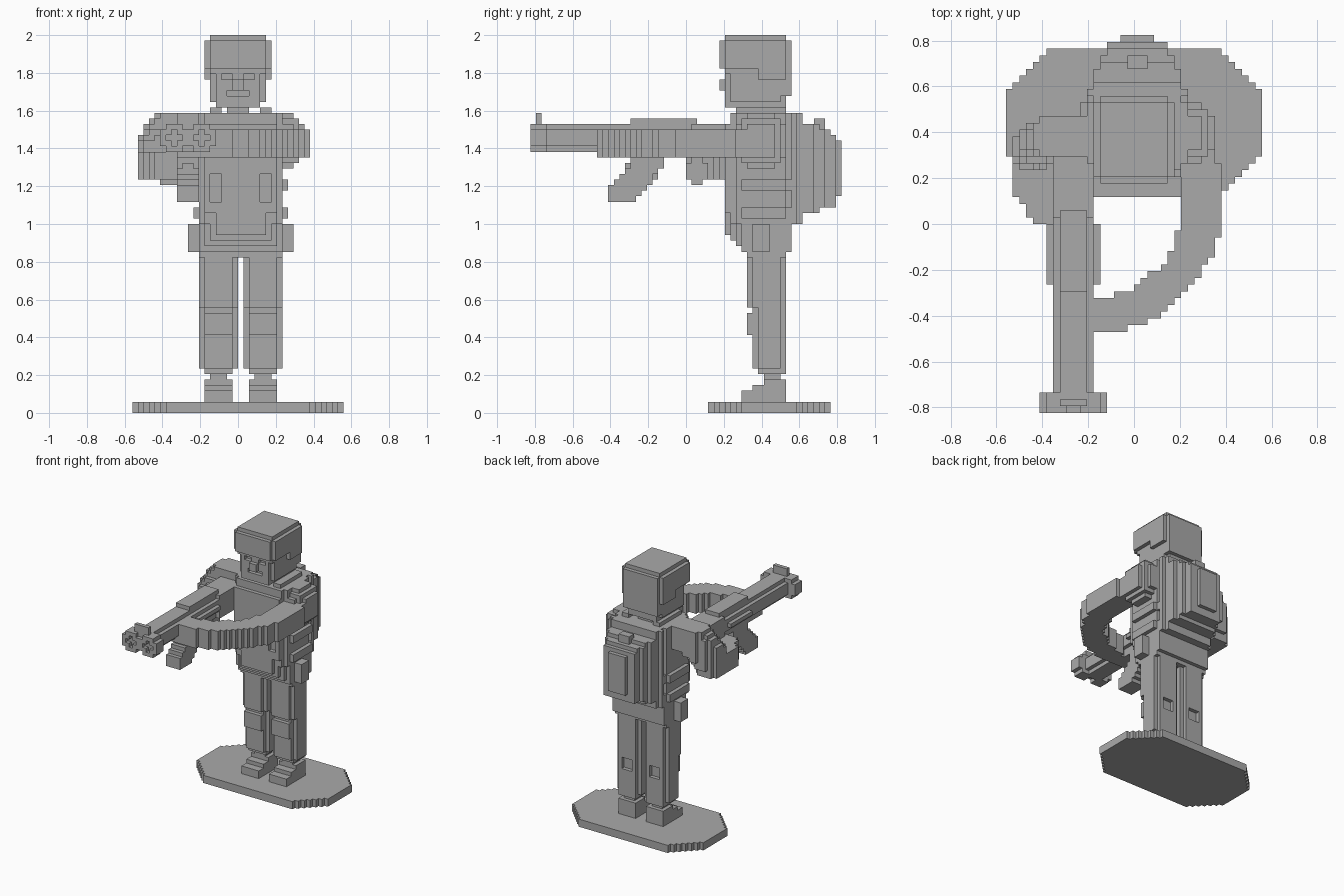
import bpy
import bmesh
from itertools import product
from mathutils import Vector

UNIT = 2 / 68  # edge length of one block

if "Cube" in bpy.data.objects:
    bpy.data.objects.remove(bpy.data.objects["Cube"], do_unlink=True)

grey = bpy.data.materials.new("plain grey")
grey.use_nodes = True
grey.diffuse_color = (0.4, 0.4, 0.4, 1)
grey.node_tree.nodes["Principled BSDF"].inputs["Base Color"].default_value = (0.4, 0.4, 0.4, 1)


def block(x, y, z, cut=0, axes=(0, 1)):
    """Box of cells, with stepped corners where two of the given axes meet."""
    spans = (x, y, z)
    cells = set()
    for cell in product(range(*x), range(*y), range(*z)):
        depth = sorted(min(cell[a] - spans[a][0], spans[a][1] - 1 - cell[a]) for a in axes)
        if depth[0] + depth[1] >= cut:
            cells.add(cell)
    return cells


def sweep(points, half_width, half_height):
    """Cells around a path: round in plan, flat above and below."""
    cells = set()
    for a, b in zip(points, points[1:]):
        a, b = Vector(a), Vector(b)
        steps = int((b - a).length * 2) + 1
        for i in range(steps + 1):
            centre = a.lerp(b, i / steps)
            low = [int(c - 5) for c in centre]
            for cell in product(*(range(v, v + 11) for v in low)):
                d = Vector(cell) + Vector((0.5, 0.5, 0.5)) - centre
                if d.xy.length <= half_width and abs(d.z) <= half_height:
                    cells.add(cell)
    return cells


def mirrored(cells, centre_sum):
    """Copy of the cells mirrored in x; centre_sum is twice the mirror plane."""
    return {(centre_sum - 1 - x, y, z) for x, y, z in cells}


def build(name, cells):
    """Skin the cells with their outer faces and merge the flat areas."""
    bm = bmesh.new()
    verts = {}

    def vert(p):
        if p not in verts:
            verts[p] = bm.verts.new([c * UNIT for c in p])
        return verts[p]

    for cell in sorted(cells):
        for axis, side in product(range(3), (0, 1)):
            near = list(cell)
            near[axis] += 2 * side - 1
            if tuple(near) in cells:
                continue
            u, v = (axis + 1) % 3, (axis + 2) % 3
            ring = []
            for du, dv in ((0, 0), (1, 0), (1, 1), (0, 1)):
                p = list(cell)
                p[axis] += side
                p[u] += du
                p[v] += dv
                ring.append(vert(tuple(p)))
            bm.faces.new(ring if side else ring[::-1])
    bmesh.ops.dissolve_limit(bm, angle_limit=0.01, verts=bm.verts, edges=bm.edges)
    mesh = bpy.data.meshes.new(name)
    bm.to_mesh(mesh)
    bm.free()
    mesh.materials.append(grey)
    bpy.context.collection.objects.link(bpy.data.objects.new(name, mesh))


# Stand
build("stand", block((-19, 19), (4, 26), (0, 2), cut=6))

# Legs, with knee pads, ankles and stepped boots
leg = block((1, 8), (11, 18), (19, 29), cut=1)
leg |= block((1, 8), (12, 18), (8, 20), cut=1)
leg |= block((2, 7), (13, 18), (7, 8))
leg |= block((2, 7), (11, 13), (14, 18))
leg -= block((3, 6), (17, 18), (14, 17))
ankle = block((3, 6), (14, 17), (5, 8))
boot = block((2, 7), (10, 18), (2, 4))
boot |= block((2, 7), (12, 18), (4, 5)) | block((2, 7), (14, 18), (5, 6))
for side, flip in (("left", False), ("right", True)):
    for part, cells in (("leg", leg), ("ankle", ankle), ("boot", boot)):
        build(f"{side}_{part}", mirrored(cells, 1) if flip else cells)

# Hips taper down in steps towards the thighs
hips = block((-7, 8), (11, 18), (28, 31))
for step in range(4):
    hips |= block((step - 7, 8 - step), (10 - step, 19), (29 + step, 35))
build("hips", hips)

# Trunk and vest
build("trunk", block((-7, 8), (8, 19), (34, 54), cut=1))
vest = block((-6, 7), (7, 9), (36, 52))
vest |= block((-4, 5), (7, 9), (33, 46), cut=1, axes=(0, 2))
vest -= block((-5, -3), (7, 8), (38, 43)) | block((4, 6), (7, 8), (38, 43))
build("vest", vest)

# Side straps and hip pouches
for name, z in (("lower_strap", (35, 37)), ("upper_strap", (40, 42))):
    build(name, block((-8, 9), (9, 19), z, cut=1))
pouch = block((8, 10), (12, 15), (29, 34))
build("left_pouch", pouch)
build("right_pouch", mirrored(pouch, 1))

# Shoulder straps
strap = block((4, 6), (9, 18), (53, 55))
build("left_shoulder_strap", strap)
build("right_shoulder_strap", mirrored(strap, 1))

# Backpack, stepped smaller towards the rear
pack = block((-7, 8), (18, 21), (34, 54), cut=1)
pack |= block((-7, 8), (20, 24), (36, 52), cut=2)
pack |= block((-5, 6), (23, 26), (37, 51), cut=1)
pack |= block((-4, 5), (25, 27), (37, 50))
pack |= block((-2, 3), (26, 28), (39, 49))
pack |= block((-1, 2), (23, 25), (50, 53))
build("backpack", pack)

# Neck and head, with eyes and mouth cut in
build("neck", block((-2, 2), (9, 17), (53, 56)))
head = block((-5, 5), (7, 18), (56, 62), cut=1)
head |= block((-4, 4), (7, 18), (55, 56))
eye = block((1, 3), (7, 8), (60, 61))
head -= eye | mirrored(eye, 0)
head -= block((-2, 2), (7, 8), (57, 58))
head |= block((-1, 1), (6, 8), (58, 60))
build("head", head)

# Helmet, lower at the sides and back
helmet = block((-6, 6), (6, 19), (61, 68), cut=1, axes=(0, 1, 2))
helmet |= block((-6, 6), (12, 19), (60, 62), cut=1)
helmet |= block((-5, 5), (17, 19), (57, 61))
build("helmet", helmet)

# Left arm curves across the front to hold the gun
build("left_shoulder", block((6, 12), (9, 18), (44, 54), cut=2, axes=(0, 1, 2)))
left_arm = sweep([(9, 13, 48.5), (10.2, 4, 48.5), (10.2, 0, 48.5), (8.5, -4, 48.5)], 3, 2.5)
left_arm |= sweep([(8.5, -4, 48.5), (6.5, -7.5, 48.5), (2, -11.5, 48.5),
                   (-2, -13, 48.5), (-5, -13.8, 48.5)], 2.7, 2.5)
build("left_arm", left_arm)

# Right arm goes out to a bent elbow, then forward to the grip
right_arm = sweep([(-7, 13, 51), (-12, 13, 50.5), (-14, 12.5, 48.5), (-15, 11, 46)], 3, 3)
right_arm |= sweep([(-15, 11, 45), (-15, 6, 44.5), (-13, 3, 44.5)], 3, 2.5)
build("right_arm", right_arm)
build("right_hand", block((-14, -8), (0, 4), (41, 46), cut=1, axes=(1, 2)))

# Gun body, foregrip and top rail
build("gun_body", block((-12, -6), (-26, 9), (47, 52), cut=1, axes=(0, 2)))
build("gun_stock", block((-12, -6), (1, 10), (46, 52)))
build("gun_foregrip", block((-11, -7), (-16, 5), (46, 48)))
build("gun_side_grips", block((-13, -5), (-9, 0), (48, 51), cut=1, axes=(0, 2)))
build("gun_rail", block((-11, -7), (-10, 2), (51, 53)))

# Two round muzzles with cross-shaped bores, and a sight
muzzle = block((-9, -4), (-28, -25), (47, 52), cut=1, axes=(0, 2))
muzzle -= block((-8, -5), (-28, -27), (49, 50)) | block((-7, -6), (-28, -27), (48, 51))
build("gun_muzzles", muzzle | mirrored(muzzle, -18))
build("gun_sight", block((-11, -7), (-27, -26), (51, 54)))

# Curved magazine
magazine = sweep([(-9, -6.5, 46), (-9, -8.5, 42.5), (-9, -11.5, 39.5)], 2.6, 1.5)
build("gun_magazine", {c for c in magazine if -11 <= c[0] < -7})
